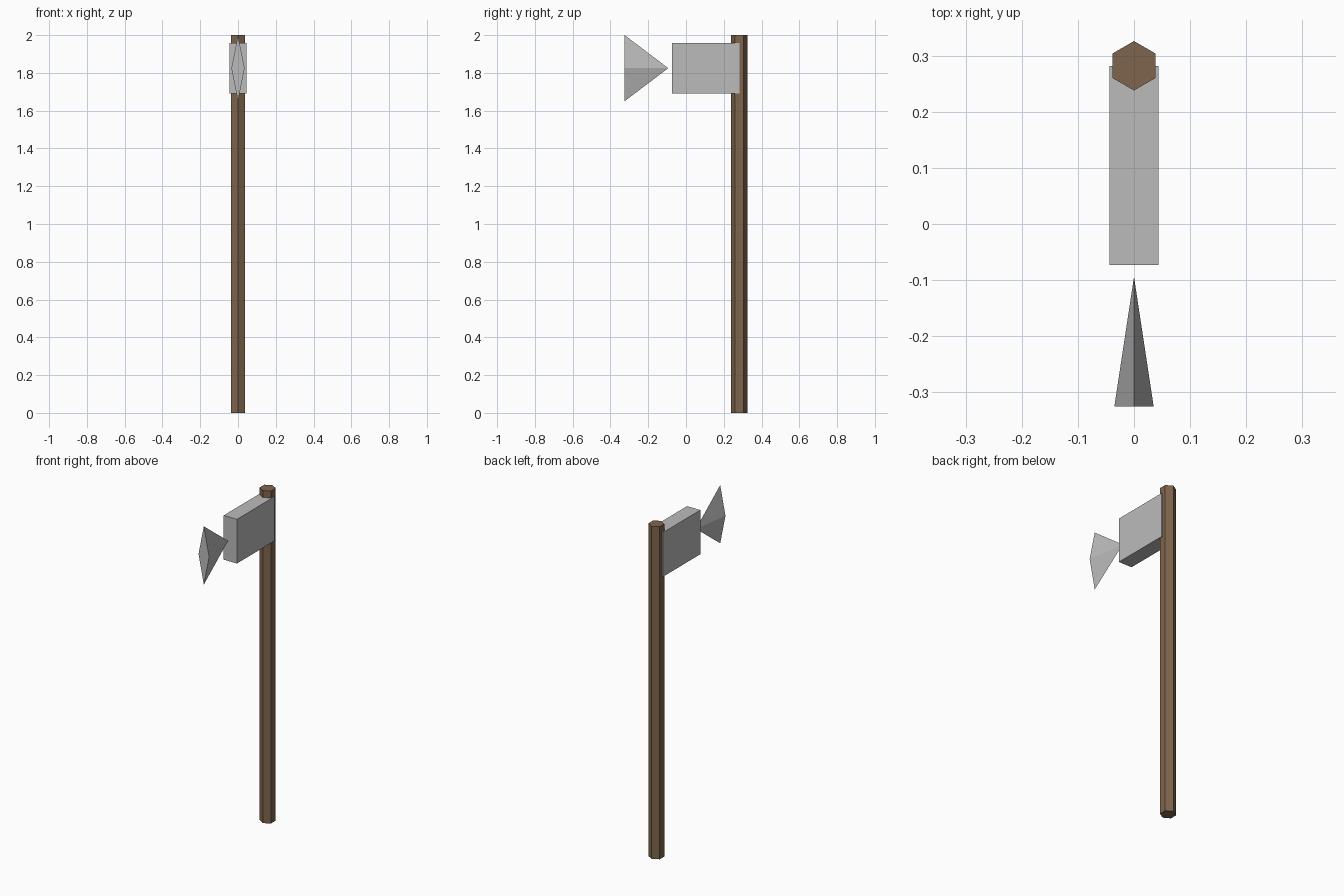
import bpy
from math import radians

cube = bpy.data.objects.get("Cube")
if cube:
    bpy.data.objects.remove(cube, do_unlink=True)


def make_material(name, colour):
    mat = bpy.data.materials.new(name)
    mat.use_nodes = True
    mat.diffuse_color = (*colour, 1)
    mat.node_tree.nodes["Principled BSDF"].inputs["Base Color"].default_value = (*colour, 1)
    return mat


def finish(name, mat, scale=(1, 1, 1)):
    obj = bpy.context.object
    obj.name = name
    obj.scale = scale
    obj.data.materials.append(mat)
    bpy.ops.object.transform_apply(location=False, rotation=True, scale=True)
    return obj


wood = make_material("brown wood", (0.21, 0.13, 0.075))
steel = make_material("grey steel", (0.5, 0.5, 0.5))

HANDLE_Y = 0.282
HEAD_Z = 1.825

# Hexagonal handle
bpy.ops.mesh.primitive_cylinder_add(vertices=6, radius=0.044, depth=2,
                                    location=(0, HANDLE_Y, 1))
finish("handle", wood)

# Block of the axe head, ending at the handle's axis
front_y = -0.073
bpy.ops.mesh.primitive_cube_add(size=1, location=(0, (front_y + HANDLE_Y) / 2, HEAD_Z))
finish("head_block", steel, (0.088, HANDLE_Y - front_y, 0.266))

# Four-sided blade, its tip pointing back at the block
tip_y, edge_y = -0.094, -0.325
bpy.ops.mesh.primitive_cone_add(vertices=4, radius1=1, radius2=0, depth=tip_y - edge_y,
                                location=(0, (tip_y + edge_y) / 2, HEAD_Z),
                                rotation=(radians(-90), 0, 0))
finish("blade", steel, (0.035, 0.175, 1))
